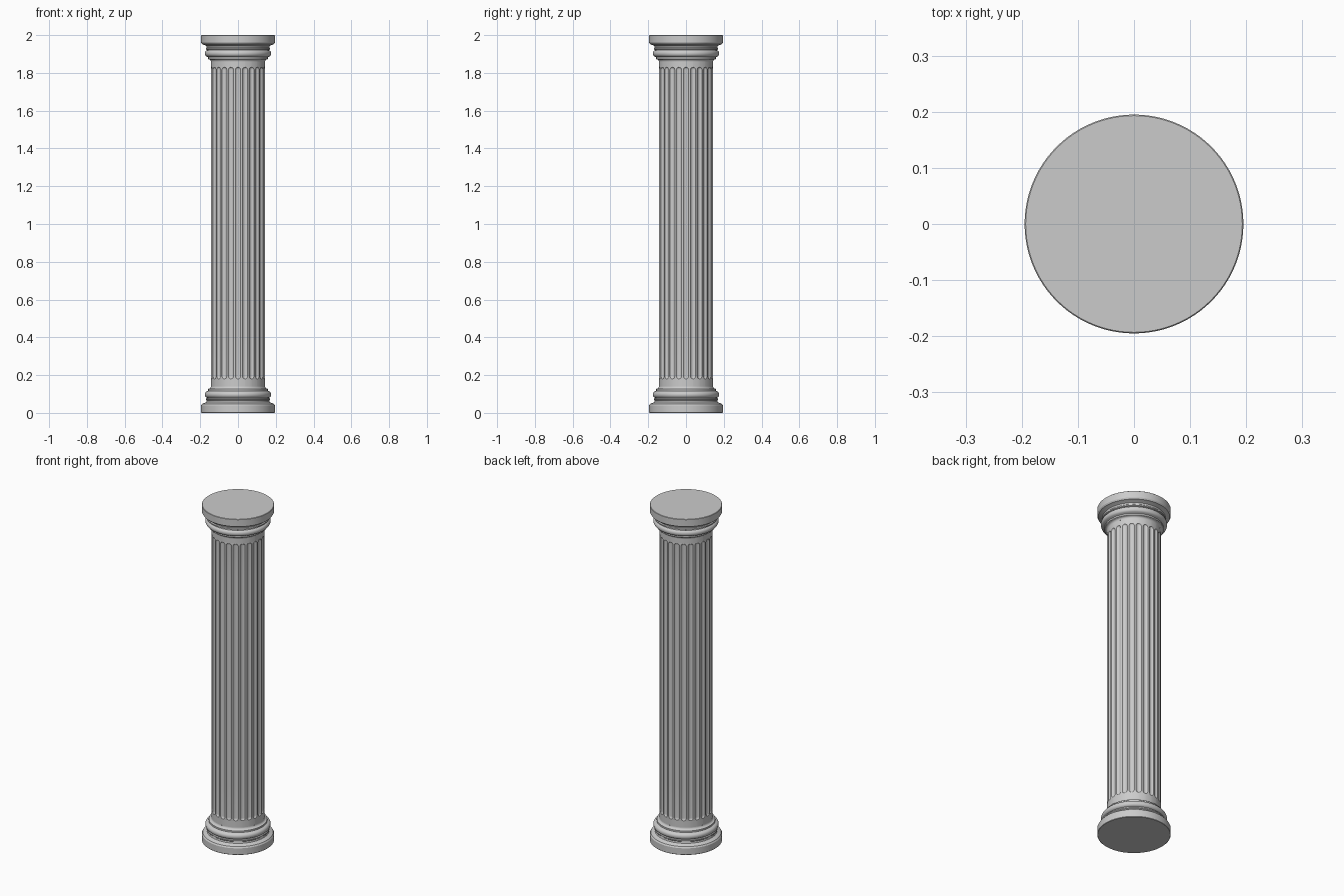
import bpy, bmesh
from math import sin, cos, pi, sqrt

if "Cube" in bpy.data.objects:
    bpy.data.objects.remove(bpy.data.objects["Cube"])

R = 0.144            # shaft radius
FLUTES = 24
PITCH = 2 * pi / FLUTES
HALF = PITCH * 0.38  # half width of one flute
DEPTH = 0.0075
STEPS = 6            # facets across one flute
Z0, Z1 = 0.18, 1.83  # flute ends


def finish(name, bm):
    bmesh.ops.remove_doubles(bm, verts=bm.verts, dist=1e-5)
    bmesh.ops.recalc_face_normals(bm, faces=bm.faces)
    me = bpy.data.meshes.new(name)
    bm.to_mesh(me)
    bm.free()
    ob = bpy.data.objects.new(name, me)
    bpy.context.collection.objects.link(ob)
    bpy.ops.object.select_all(action='DESELECT')
    ob.select_set(True)
    bpy.context.view_layer.objects.active = ob
    bpy.ops.object.shade_smooth_by_angle(angle=0.52)
    return ob


def arc(r, z, rad_r, rad_z, a0, a1, n=8):
    """Points of a moulding curve, angles in degrees"""
    return [(r + rad_r * cos((a0 + (a1 - a0) * i / n) * pi / 180),
             z + rad_z * sin((a0 + (a1 - a0) * i / n) * pi / 180)) for i in range(n + 1)]


def bridge_rings(bm, rings):
    for a, b in zip(rings, rings[1:]):
        n = len(a)
        for i in range(n):
            j = (i + 1) % n
            bm.faces.new((a[i], a[j], b[j], b[i]))


def lathe(name, profile, flip=False, segs=96):
    bm = bmesh.new()
    rings = [[bm.verts.new((r * cos(2 * pi * i / segs), r * sin(2 * pi * i / segs),
                            2 - z if flip else z)) for i in range(segs)] for r, z in profile]
    bridge_rings(bm, rings)
    bm.faces.new(rings[0])
    return finish(name, bm)


# Base and capital: disc, small ring, torus, fillet, then a cove into the shaft
profile = [(0.193, 0.0), (0.195, 0.002), (0.195, 0.04), (0.19, 0.048), (0.176, 0.053)]
profile += [(0.168, 0.057), (0.166, 0.066), (0.17, 0.07), (0.17, 0.076), (0.164, 0.079)]
profile += arc(0.162, 0.097, 0.014, 0.017, -80, 80)
profile += [(0.158, 0.117), (0.158, 0.126)]
profile += arc(0.156, 0.140, 0.012, 0.012, 270, 180, 5)
lathe("base", profile)
lathe("capital", profile, flip=True)

# Fluted shaft: each flute narrows to a rounded end
CAP = R * HALF       # length of the rounded end
ends = [sin(k / 6 * pi / 2) for k in range(7)]
low = [(Z0 + CAP * (1 - cos(k / 6 * pi / 2)), max(0.04, e)) for k, e in enumerate(ends)]
levels = [(0.14, 0.04), (Z0 - 0.004, 0.04)] + low
mid = [(Z0 + (Z1 - Z0) * k / 8, 1.0) for k in range(1, 8)]
high = [(Z0 + Z1 - z, f) for z, f in reversed(low)]
levels += mid + high + [(Z1 + 0.004, 0.04), (1.86, 0.04)]

bm = bmesh.new()
rings = []
for z, f in levels:
    inside = Z0 <= z <= Z1 and f > 0.05
    ring = []
    for k in range(FLUTES):
        for s in range(STEPS + 1):
            t = 2 * s / STEPS - 1
            a = k * PITCH + t * HALF * f
            r = R - (DEPTH * f * (1 - t * t) if inside else 0)
            ring.append(bm.verts.new((r * cos(a), r * sin(a), z)))
        a = (k + 0.5) * PITCH
        ring.append(bm.verts.new((R * cos(a), R * sin(a), z)))
    rings.append(ring)
bridge_rings(bm, rings)
finish("fluted_shaft", bm)
